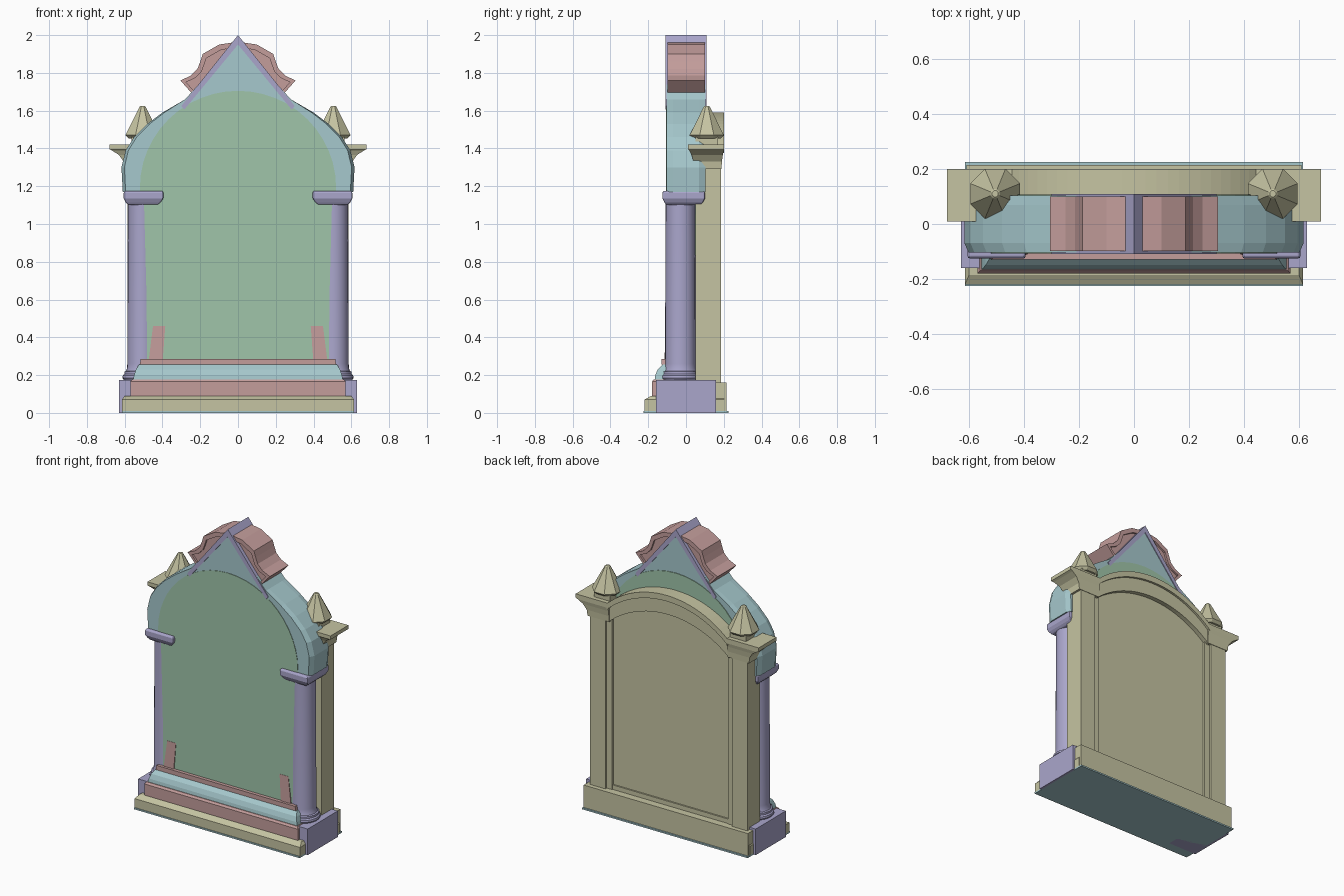
import bpy, bmesh, math

if "Cube" in bpy.data.objects:
    bpy.data.objects.remove(bpy.data.objects["Cube"])

COLORS = {"olive": (0.56, 0.55, 0.36, 1), "purple": (0.40, 0.38, 0.60, 1), "red": (0.55, 0.34, 0.33, 1),
          "teal": (0.38, 0.58, 0.61, 1), "green": (0.35, 0.56, 0.40, 1)}
MATS = {}
for key, rgba in COLORS.items():
    MATS[key] = bpy.data.materials.new(key)
    MATS[key].diffuse_color = rgba


def finish(bm, name, color, smooth=False):
    bmesh.ops.recalc_face_normals(bm, faces=bm.faces)
    me = bpy.data.meshes.new(name)
    bm.to_mesh(me)
    bm.free()
    me.materials.append(MATS[color])
    ob = bpy.data.objects.new(name, me)
    bpy.context.collection.objects.link(ob)
    if smooth:
        bpy.ops.object.select_all(action='DESELECT')
        ob.select_set(True)
        bpy.context.view_layer.objects.active = ob
        bpy.ops.object.shade_smooth_by_angle(angle=math.radians(35))
    return ob


def loft(name, color, rings, smooth=False):
    """Skin a list of equal-length point rings and cap the ends."""
    bm = bmesh.new()
    rows = [[bm.verts.new(p) for p in r] for r in rings]
    n = len(rows[0])
    for a, b in zip(rows, rows[1:]):
        for i in range(n):
            bm.faces.new((a[i], a[(i + 1) % n], b[(i + 1) % n], b[i]))
    bm.faces.new(rows[0])
    bm.faces.new(rows[-1])
    return finish(bm, name, color, smooth)


def prism(name, color, outline, y0, y1):
    """Extrude an x-z outline along y."""
    return loft(name, color, [[(x, y, z) for x, z in outline] for y in (y0, y1)])


def stack(name, color, levels, s=1):
    """Stacked rectangles, each level is x0, x1, y0, y1, z."""
    return loft(name, color, [[(s * x0, y0, z), (s * x1, y0, z), (s * x1, y1, z), (s * x0, y1, z)]
                              for x0, x1, y0, y1, z in levels])


def lathe(name, color, cx, cy, profile, n, smooth, turn=0.0):
    ang = [turn + 2 * math.pi * i / n for i in range(n)]
    return loft(name, color, [[(cx + r * math.cos(a), cy + r * math.sin(a), z) for a in ang]
                              for r, z in profile], smooth)


def mirrored(half):
    """Close a right-hand outline by mirroring it over x = 0."""
    return half + [(-x, z) for x, z in reversed(half) if x > 0]


def arch(hw, z0, z1, n=12):
    """Segmental arc from (hw, z0) to the crown (0, z1)."""
    h = z1 - z0
    r = (hw * hw + h * h) / (2 * h)
    a0 = math.asin(hw / r)
    return [(r * math.sin(a0 * (1 - i / n)) if i < n else 0.0,
             z1 - r + r * math.cos(a0 * (1 - i / n))) for i in range(n + 1)]


# Plinth: floor slab, front course, taller back board
stack("floor_slab", "teal", [(-.615, .615, -.225, .225, 0), (-.615, .615, -.225, .225, .01)])
stack("plinth", "olive", [(-.615, .615, -.22, .2, .01), (-.615, .615, -.22, .2, .07),
                          (-.6, .6, -.185, .2, .09)])
stack("back_board", "olive", [(-.61, .61, .12, .215, .01), (-.61, .61, .12, .215, .16)])

# Stepped front sill
stack("sill_lower", "red", [(-.57, .57, -.18, 0, .08), (-.57, .57, -.18, 0, .165), (-.56, .56, -.17, 0, .178)])
stack("sill_cove", "teal", [(-.555, .555, -.165, 0, .178), (-.55, .55, -.162, 0, .20),
                            (-.54, .54, -.15, 0, .23), (-.525, .525, -.125, 0, .255)])
stack("sill_upper", "red", [(-.52, .52, -.13, 0, .255), (-.515, .515, -.13, 0, .285)])

# Central arched slab
prism("arched_panel", "green", mirrored(
    [(.50, .08), (.50, 1.08), (.52, 1.17)] +
    [(.52 * math.cos(t * math.pi / 24), 1.19 + .515 * math.sin(t * math.pi / 24)) for t in range(1, 12)] +
    [(0, 1.705)]), -.107, .108)

# Hood with pointed gable
hood = mirrored([(.50, 1.05), (.53, 1.16), (.61, 1.17), (.617, 1.30), (.595, 1.39), (.55, 1.46),
                 (.48, 1.53), (.40, 1.59), (.28, 1.66), (0, 1.97)])
rings = []
for y, k in ((-.104, .975), (-.07, 1), (.07, 1), (.104, .975)):
    rings.append([(x * k if z < 1.6 else x, y, z) for x, z in hood])
loft("hood", "teal", rings)

# Scrolled crest with a recessed face
crest = mirrored([(.225, 1.67), (.305, 1.76), (.25, 1.785), (.215, 1.82), (.20, 1.86),
                  (.187, 1.90), (.10, 1.95), (0, 1.965)])
small = [(x * .9, 1.67 + (z - 1.67) * .9) for x, z in crest]
loft("crest", "red", [[(x, y, z) for x, z in o] for o, y in
                      ((small, -.085), (small, -.098), (crest, -.098), (crest, .1), (small, .1), (small, .087))])

# Thin gable trim
for s, side in ((1, "right"), (-1, "left")):
    prism("gable_trim_" + side, "purple",
          [(0, 2.0), (s * .30, 1.625), (s * .285, 1.605), (0, 1.95)], -.109, .109)

# Olive back frame with recessed panel
prism("back_panel", "olive", mirrored([(.48, .12)] + arch(.48, 1.32, 1.49)), .10, .155)
prism("back_panel_rail", "olive", [(-.48, .15), (.48, .15), (.48, .19), (-.48, .19)], .11, .165)


def arch_band(name, lower, upper, y0, y1):
    lo, up = mirrored(lower), mirrored(upper)
    bm = bmesh.new()
    cols = [[bm.verts.new(p) for p in ((a[0], y0, a[1]), (a[0], y1, a[1]), (b[0], y1, b[1]), (b[0], y0, b[1]))]
            for a, b in zip(lo, up)]
    for c, d in zip(cols, cols[1:]):
        for i in range(4):
            j = (i + 1) % 4
            bm.faces.new((c[i], c[j], d[j], d[i]))
    bm.faces.new(cols[0])
    bm.faces.new(cols[-1])
    return finish(bm, name, "olive")


arch_band("arch_band", arch(.45, 1.285, 1.455), arch(.45, 1.385, 1.56), .10, .185)
arch_band("arch_lip", arch(.45, 1.375, 1.55), arch(.45, 1.415, 1.59), .10, .20)

# Paired side parts
for s, side in ((1, "right"), (-1, "left")):
    stack("pedestal_" + side, "purple", [(.42, .63, -.16, .16, 0), (.42, .63, -.16, .16, .175)], s)
    lathe("column_" + side, "purple", s * .505, -.03,
          [(.10, .175), (.107, .185), (.105, .197), (.097, .205), (.097, .218), (.088, .222), (.083, .235),
           (.081, .26), (.078, 1.11)], 24, True)
    cap = stack("capital_" + side, "purple",
                [(.425, .58, -.105, .08, 1.10), (.41, .595, -.115, .09, 1.115), (.395, .605, -.125, .10, 1.135),
                 (.395, .605, -.125, .10, 1.165), (.40, .60, -.12, .095, 1.175)], s)
    bev = cap.modifiers.new("round", 'BEVEL')
    bev.width, bev.segments = .006, 2
    stack("corner_plate_" + side, "red", [(.40, .475, -.114, 0, .26), (.385, .45, -.109, 0, .46)], s)

    # Rear post with slim inner fillet
    stack("post_" + side, "olive", [(.47, .585, .05, .185, .1), (.47, .585, .05, .185, 1.32)], s)
    stack("post_fillet_" + side, "olive", [(.43, .48, .10, .17, .15), (.43, .48, .10, .17, 1.33)], s)
    # Flared cornice end and pyramid finial
    stack("cornice_" + side, "olive",
          [(.44, .60, .045, .188, 1.29), (.44, .605, .04, .19, 1.33), (.44, .63, .03, .195, 1.365),
           (.44, .665, .018, .2, 1.388), (.44, .68, .01, .2, 1.395), (.44, .68, .01, .2, 1.42)], s)
    stack("finial_block_" + side, "olive", [(.445, .565, .05, .17, 1.41), (.445, .565, .05, .17, 1.46)], s)
    lathe("finial_" + side, "olive", s * .505, .11,
          [(.08, 1.452), (.098, 1.47), (.018, 1.62), (.012, 1.625)], 8, False, math.pi / 8)

for m in bpy.data.materials:
    if m.users and not m.is_grease_pencil:
        m.use_nodes = True
        m.node_tree.nodes["Principled BSDF"].inputs["Base Color"].default_value = m.diffuse_color
